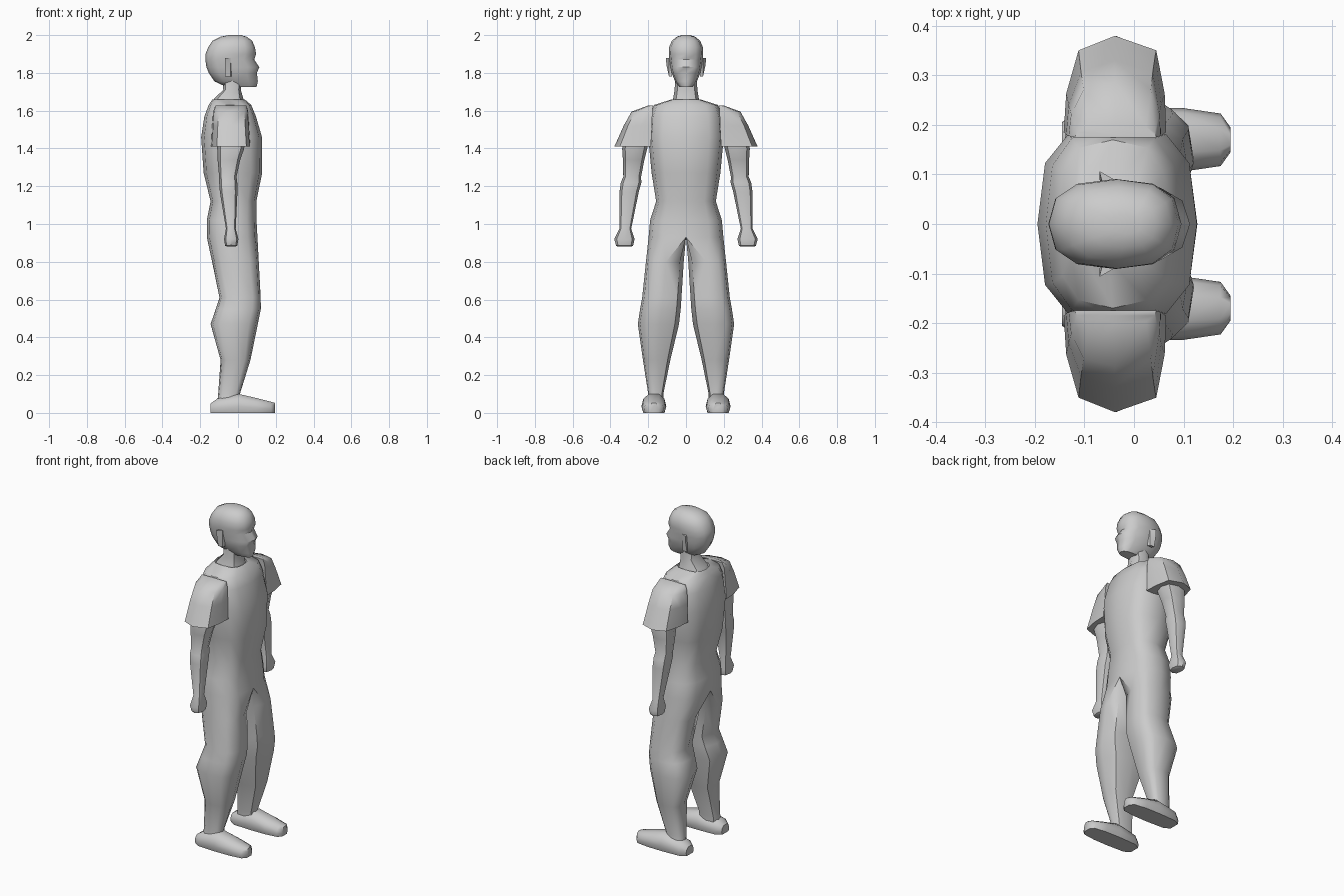
import bpy, bmesh, math


def power(v, e):
    return math.copysign(abs(v) ** e, v) if abs(v) > 1e-6 else 0.0


def finish(name, bm, mirror=False, angle=45):
    bmesh.ops.recalc_face_normals(bm, faces=bm.faces[:])
    me = bpy.data.meshes.new(name)
    bm.to_mesh(me)
    bm.free()
    ob = bpy.data.objects.new(name, me)
    bpy.context.collection.objects.link(ob)
    bpy.ops.object.select_all(action='DESELECT')
    ob.select_set(True)
    bpy.context.view_layer.objects.active = ob
    if mirror:
        mod = ob.modifiers.new("mirror", 'MIRROR')
        mod.use_axis = (False, True, False)
        mod.merge_threshold = 0.0005
        bpy.ops.object.modifier_apply(modifier=mod.name)
    bpy.ops.object.shade_smooth_by_angle(angle=math.radians(angle))
    return ob


def bridge(bm, a, b, closed=True):
    n = len(a)
    for i in range(n if closed else n - 1):
        j = (i + 1) % n
        bm.faces.new((a[i], a[j], b[j], b[i]))


def loft(name, rings, cap=True, **kw):
    """Join rings of points, closing both ends."""
    bm = bmesh.new()
    vs = [[bm.verts.new(p) for p in r] for r in rings]
    for a, b in zip(vs, vs[1:]):
        bridge(bm, a, b)
    if cap:
        bm.faces.new(vs[0])
        bm.faces.new(vs[-1])
    return finish(name, bm, **kw)


def oval(z, x0, x1, y0, y1, n=8, e=0.8):
    cx, cy, hx, hy = (x0 + x1) / 2, (y0 + y1) / 2, (x1 - x0) / 2, (y1 - y0) / 2
    ts = [2 * math.pi * i / n for i in range(n)]
    return [(cx + hx * power(math.cos(t), e), cy + hy * power(math.sin(t), e), z) for t in ts]


def half(bm, z, x0, x1, ym, depth, steps, e=0.7):
    """Half oval running from back to front, bulging by depth in y."""
    cx, hx = (x0 + x1) / 2, (x1 - x0) / 2
    ts = [-math.pi / 2 + math.pi * i / steps for i in steps_range(steps)]
    return [bm.verts.new((cx + hx * power(math.sin(t), e),
                          ym + depth * power(math.cos(t), e), z)) for t in ts]


def steps_range(n):
    return range(n + 1)


# suit: half torso and one leg in a single mirrored surface
bm = bmesh.new()
torso = [  # z, back, front, half width
    (1.66, -0.135, 0.035, 0.075), (1.63, -0.155, 0.07, 0.17), (1.57, -0.178, 0.095, 0.192),
    (1.46, -0.195, 0.127, 0.2), (1.27, -0.182, 0.128, 0.182), (1.12, -0.145, 0.097, 0.158),
    (1.02, -0.165, 0.098, 0.19), (0.93, -0.165, 0.103, 0.198)]
legs = [  # z, back, front, inner y, outer y
    (0.8, -0.137, 0.11, 0.012, 0.212), (0.61, -0.098, 0.12, 0.024, 0.232),
    (0.55, -0.118, 0.121, 0.028, 0.243), (0.47, -0.145, 0.105, 0.037, 0.255),
    (0.28, -0.092, 0.066, 0.083, 0.228), (0.1, -0.105, 0.01, 0.12, 0.2),
    (0.05, -0.11, 0.02, 0.12, 0.21)]
prev = None
for z, x0, x1, w in torso:
    cur = half(bm, z, x0, x1, 0, w, 6)
    if prev:
        bridge(bm, prev, cur, False)
    prev = cur
z, x0, x1, w = torso[-1]
inner = [bm.verts.new((x0 + (x1 - x0) * f, 0, z)) for f in (0.8, 0.5, 0.2)]
prev = prev + inner
for z, x0, x1, y0, y1 in legs:
    ym = y0 + (y1 - y0) * 0.47
    cur = half(bm, z, x0, x1, ym, y1 - ym, 6)
    inn = half(bm, z, x0, x1, ym, y0 - ym, 4)
    for v in (inn[0], inn[-1]):
        bm.verts.remove(v)
    cur += inn[-2:0:-1]
    bridge(bm, prev, cur)
    prev = cur
bm.faces.new(prev)
finish("body_suit", bm, mirror=True)

# neck
loft("neck", [oval(z, a, b, -w, w) for z, a, b, w in [
    (1.64, -0.135, 0.035, 0.075), (1.665, -0.125, 0.028, 0.068),
    (1.71, -0.078, 0.015, 0.06), (1.78, -0.08, 0.02, 0.058)]])

# head
loft("head", [oval(z, a, b, -w, w, 12, 0.8) for z, a, b, w in [
    (1.725, -0.06, 0.098, 0.034), (1.755, -0.125, 0.105, 0.058), (1.8, -0.155, 0.1, 0.076),
    (1.83, -0.167, 0.113, 0.082), (1.87, -0.173, 0.086, 0.088), (1.9, -0.172, 0.096, 0.091),
    (1.935, -0.158, 0.09, 0.09), (1.97, -0.135, 0.075, 0.075), (1.992, -0.09, 0.045, 0.048),
    (2.0, -0.05, 0.015, 0.02)]])

# ears
loft("ears", [[(-0.035, 0.075, a), (-0.04, 0.09, a), (-0.07, y, a), (-0.062, 0.075, a)]
              for a, y in [(1.78, 0.09), (1.84, 0.103), (1.88, 0.107)]], mirror=True)

# short flared sleeves
def sleeve(z, x0, x1, yi, yo):
    d = yo - yi
    return [(x0, yi, z), (x0 + 0.005, yi + d * 0.4, z), (x0 + 0.03, yi + d * 0.85, z),
            ((x0 + x1) / 2, yo, z), (x1 - 0.02, yi + d * 0.85, z),
            (x1 - 0.003, yi + d * 0.4, z), (x1, yi, z)]

loft("sleeves", [sleeve(*r) for r in [
    (1.41, -0.142, 0.065, 0.185, 0.38), (1.43, -0.141, 0.063, 0.185, 0.37),
    (1.52, -0.137, 0.058, 0.18, 0.33), (1.595, -0.132, 0.054, 0.178, 0.288),
    (1.627, -0.12, 0.045, 0.175, 0.2)]], mirror=True)

# arms with fists
loft("arms", [oval(*r) for r in [
    (1.5, -0.11, 0.035, 0.19, 0.32), (1.4, -0.11, 0.033, 0.205, 0.338),
    (1.34, -0.108, 0.012, 0.22, 0.334), (1.25, -0.1, -0.008, 0.238, 0.332),
    (1.22, -0.1, -0.004, 0.236, 0.345), (1.17, -0.096, -0.003, 0.25, 0.352),
    (0.975, -0.064, -0.012, 0.29, 0.352), (0.92, -0.074, 0.002, 0.272, 0.38),
    (0.885, -0.068, -0.004, 0.28, 0.37), (0.88, -0.055, -0.015, 0.29, 0.36)]], mirror=True)

# shoes, lofted from heel to toe
def shoe(x, w, h):
    pts = [(-0.85, 0), (0.85, 0), (1, 0.35), (0.85, 0.75), (0.4, 1), (-0.4, 1), (-0.85, 0.75), (-1, 0.35)]
    return [(x, 0.17 + a * w, b * h) for a, b in pts]

loft("shoes", [shoe(*r) for r in [
    (-0.145, 0.036, 0.05), (-0.11, 0.06, 0.075), (0.005, 0.066, 0.1),
    (0.1, 0.064, 0.078), (0.175, 0.053, 0.059), (0.195, 0.025, 0.053)]], mirror=True)
